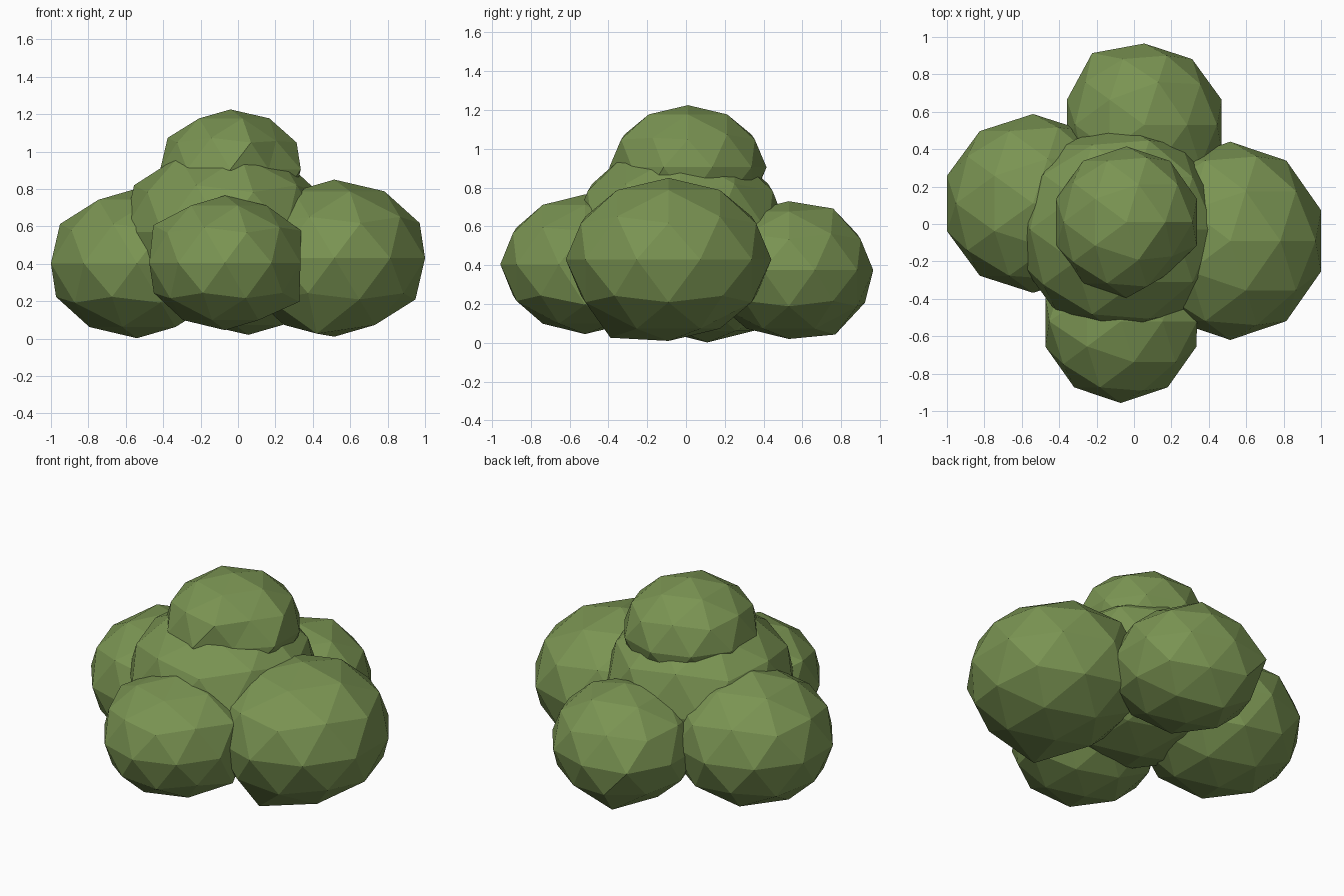
import bpy
from mathutils import Vector

cube = bpy.data.objects.get("Cube")
if cube:
    bpy.data.objects.remove(cube, do_unlink=True)

# Leaf colour
leaf = bpy.data.materials.new("leaf_green")
leaf.use_nodes = True
colour = (0.195, 0.296, 0.085, 1)
leaf.diffuse_color = colour
leaf.node_tree.nodes["Principled BSDF"].inputs["Base Color"].default_value = colour


def leaf_clump(name, centre, radii, bumps=()):
    """A faceted, squashed ball of foliage; each bump moves one corner in or out."""
    bpy.ops.mesh.primitive_ico_sphere_add(subdivisions=2, radius=1, location=centre)
    clump = bpy.context.object
    clump.name = name
    for direction, factor in bumps:
        corner = max(clump.data.vertices, key=lambda v: v.co.dot(Vector(direction)))
        corner.co *= factor
    clump.scale = radii
    bpy.ops.object.transform_apply(location=False, rotation=False, scale=True)
    clump.data.materials.append(leaf)
    bpy.ops.object.shade_flat()
    return clump


# Core and crown of the bush
leaf_clump("centre_clump", (-0.075, -0.03, 0.57), (0.565, 0.56, 0.475))
leaf_clump("top_clump", (-0.04, 0.01, 0.905), (0.395, 0.405, 0.32),
           [((0.59, -0.81, 0), 0.88), ((0.69, -0.5, 0.53), 0.9)])

# Four clumps around the base
leaf_clump("left_clump", (0.515, -0.09, 0.43), (0.51, 0.53, 0.42),
           [((-0.16, -0.5, -0.85), 1.13)])
leaf_clump("right_clump", (-0.54, 0.11, 0.402), (0.484, 0.478, 0.4))
leaf_clump("back_clump", (0.055, 0.53, 0.375), (0.435, 0.435, 0.355),
           [((-0.59, 0.81, 0), 1.09), ((-0.16, 0.5, -0.85), 1.1),
            ((-0.28, 0.85, -0.45), 1.06), ((0.16, 0.5, 0.85), 1.05)])
leaf_clump("front_clump", (-0.07, -0.52, 0.405), (0.425, 0.437, 0.36),
           [((0.89, 0, 0.45), 1.07), ((0.85, 0, -0.53), 1.1),
            ((-0.85, 0, 0.53), 1.06)])
